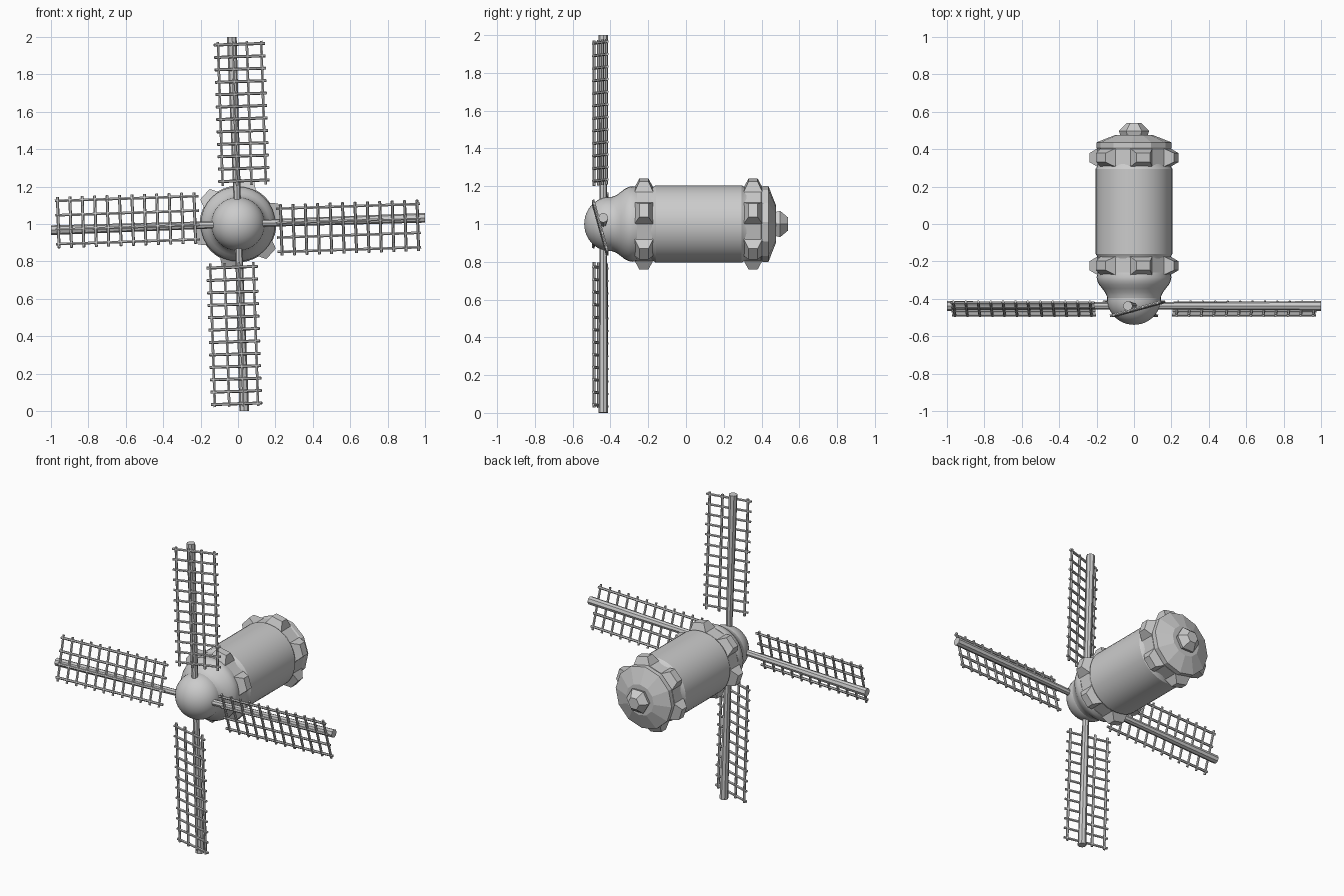
import bpy, bmesh
from math import sin, cos, pi, radians
from mathutils import Vector, Matrix

if "Cube" in bpy.data.objects:
    bpy.data.objects.remove(bpy.data.objects["Cube"])


def finish(bm, name, smooth=None):
    bmesh.ops.recalc_face_normals(bm, faces=bm.faces)
    me = bpy.data.meshes.new(name)
    bm.to_mesh(me)
    bm.free()
    ob = bpy.data.objects.new(name, me)
    bpy.context.collection.objects.link(ob)
    if smooth:
        bpy.ops.object.select_all(action='DESELECT')
        ob.select_set(True)
        bpy.context.view_layer.objects.active = ob
        bpy.ops.object.shade_smooth_by_angle(angle=radians(smooth))
    return ob


def lathe(bm, profile, sides, phase=0.0):
    """Turn (y, radius) points around the shaft axis at z = 1."""
    rings = []
    for y, r in profile:
        rings.append([bm.verts.new((r * cos(phase + 2 * pi * i / sides), y,
                                    1 + r * sin(phase + 2 * pi * i / sides)))
                      for i in range(sides)])
    for a, b in zip(rings, rings[1:]):
        for i in range(sides):
            j = (i + 1) % sides
            bm.faces.new((a[i], a[j], b[j], b[i]))
    bm.faces.new(rings[0])
    bm.faces.new(rings[-1])


def rod(bm, p, q, r1, r2, sides):
    p, q = Vector(p), Vector(q)
    d = q - p
    m = Matrix.Translation((p + q) / 2) @ d.to_track_quat('Z', 'Y').to_matrix().to_4x4()
    bmesh.ops.create_cone(bm, cap_ends=True, segments=sides, radius1=r1, radius2=r2,
                          depth=d.length, matrix=m)


# Main drum
bm = bmesh.new()
lathe(bm, [(-0.19, 0.19), (-0.175, 0.195), (-0.16, 0.205), (0.295, 0.205),
           (0.31, 0.195), (0.325, 0.19)], 48)
finish(bm, "drum", 25)

# Curved collar at the front
bm = bmesh.new()
lathe(bm, [(-0.26, 0.195), (-0.285, 0.2), (-0.305, 0.196), (-0.325, 0.186), (-0.345, 0.17),
           (-0.365, 0.155), (-0.385, 0.146), (-0.41, 0.14)], 32)
finish(bm, "front_collar", 40)

# Round hub
bm = bmesh.new()
bmesh.ops.create_uvsphere(bm, u_segments=32, v_segments=20, radius=0.144,
                          matrix=Matrix.Translation((0, -0.402, 1))
                          @ Matrix.Diagonal((1, 0.95, 1, 1)) @ Matrix.Rotation(pi / 2, 4, 'X'))
finish(bm, "hub", 40)


# Toothed rings
def gear(name, yc):
    bm = bmesh.new()
    phase = radians(18 + 15)
    lathe(bm, [(yc - 0.055, 0.18), (yc - 0.043, 0.198), (yc + 0.043, 0.198), (yc + 0.055, 0.18)],
          12, phase)
    for k in range(6):
        a = radians(18 + 60 * k)
        out, tan = Vector((cos(a), 0, sin(a))), Vector((-sin(a), 0, cos(a)))
        loops = []
        for r, t, h in ((0.185, 0.06, 0.05), (0.238, 0.038, 0.024)):
            loops.append([bm.verts.new(out * r + tan * t * u + Vector((0, yc + h * v, 1)))
                          for u, v in ((-1, -1), (1, -1), (1, 1), (-1, 1))])
        for i in range(4):
            j = (i + 1) % 4
            bm.faces.new((loops[0][i], loops[0][j], loops[1][j], loops[1][i]))
        bm.faces.new(loops[0])
        bm.faces.new(loops[1])
    finish(bm, name)


gear("front_gear", -0.223)
gear("back_gear", 0.355)

# Faceted back cap and its knob
bm = bmesh.new()
lathe(bm, [(0.39, 0.19), (0.408, 0.202), (0.436, 0.202), (0.476, 0.1)], 12, radians(33))
finish(bm, "back_cap")
bm = bmesh.new()
lathe(bm, [(0.465, 0.07), (0.498, 0.081), (0.54, 0.04)], 6)
finish(bm, "back_knob")

# Four pitched lattice sails, each mounted just ahead of its tapered spar
SPAR_Y, LATTICE_Y, PITCH = -0.438, -0.465, radians(-15.5)
for k, side in enumerate(("top", "left", "bottom", "right")):
    turn = Matrix.Translation((0, 0, 1)) @ Matrix.Rotation(-radians(1.9 + 90 * k), 4, 'Y')
    bm = bmesh.new()
    rod(bm, (0, SPAR_Y, 0.05), (0, SPAR_Y, 1), 0.019, 0.026, 8)
    bm.transform(turn)
    finish(bm, side + "_spar", 30)

    def at(u, z):
        return (u * cos(PITCH), LATTICE_Y - u * sin(PITCH), z)
    bm = bmesh.new()
    for i in range(4):
        u = -0.078 + 0.08 * i
        rod(bm, at(u, 0.205), at(u, 0.975), 0.008, 0.008, 6)
    for i in range(12):
        z = 0.23 + 0.0664 * i
        rod(bm, at(-0.1, z), at(0.182, z), 0.008, 0.008, 6)
    bm.transform(turn)
    finish(bm, side + "_lattice")
